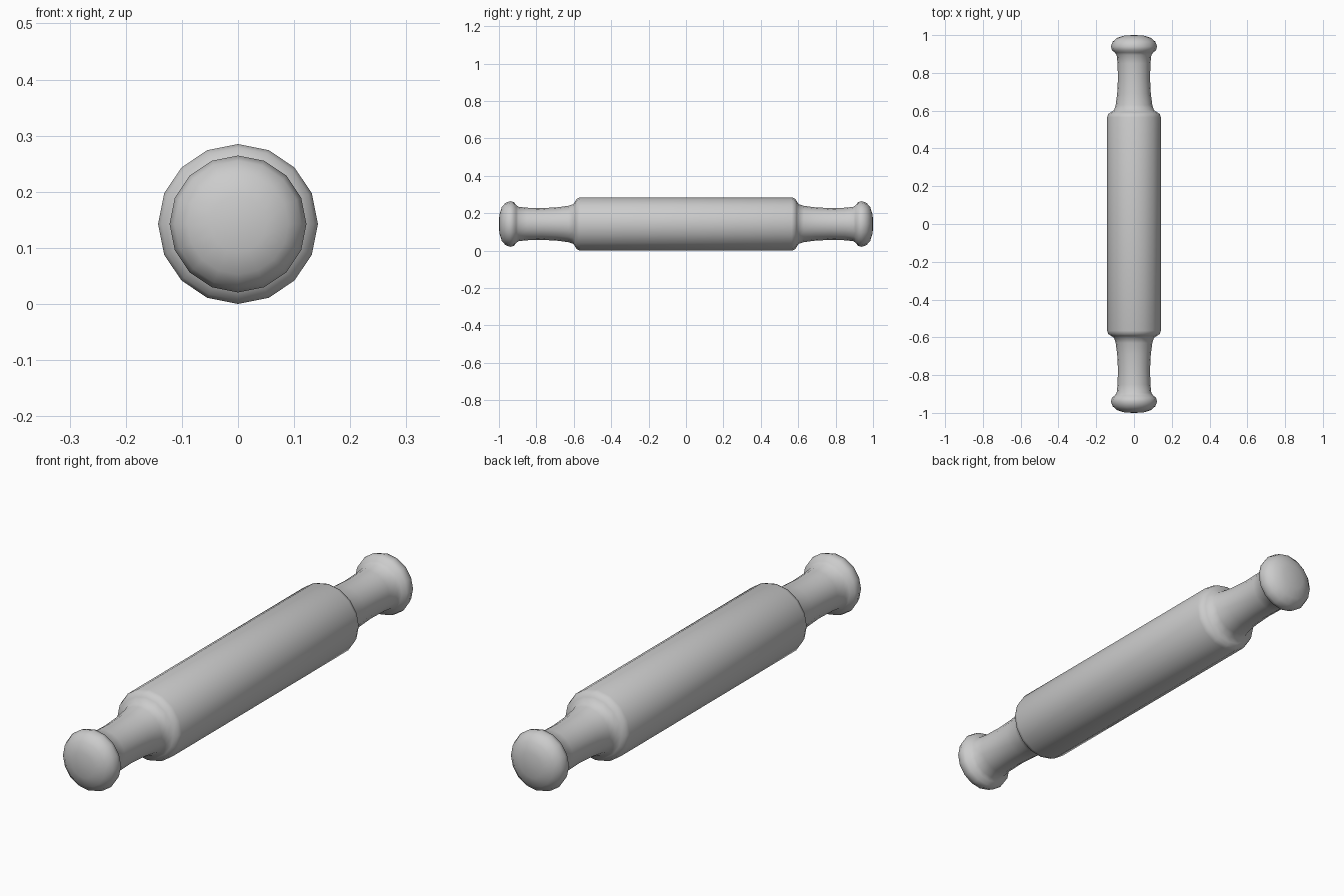
import bpy, bmesh, math

if "Cube" in bpy.data.objects:
    bpy.data.objects.remove(bpy.data.objects["Cube"])

SIDES = 16
RADIUS = 0.1425

# Half profile (distance along y, radius): knob, neck, shoulder, barrel
half = [(0.998, 0.05), (0.985, 0.09), (0.965, 0.113), (0.94, 0.122),
        (0.92, 0.117), (0.908, 0.102), (0.895, 0.092), (0.85, 0.087),
        (0.77, 0.085), (0.69, 0.089), (0.63, 0.097), (0.602, 0.106),
        (0.592, 0.122), (0.583, 0.136), (0.565, RADIUS)]
profile = half + [(-y, r) for y, r in reversed(half)]

bm = bmesh.new()


def ring(y, r):
    return [bm.verts.new((r * math.sin(i * math.tau / SIDES), y,
                          RADIUS + r * math.cos(i * math.tau / SIDES)))
            for i in range(SIDES)]


# Turned body
rings = [ring(y, r) for y, r in profile]
for a, b in zip(rings, rings[1:]):
    for i in range(SIDES):
        j = (i + 1) % SIDES
        bm.faces.new((a[i], a[j], b[j], b[i]))

# Slightly domed ends
for end, y in ((rings[0], 1.0), (rings[-1], -1.0)):
    tip = bm.verts.new((0, y, RADIUS))
    for i in range(SIDES):
        bm.faces.new((end[i], end[(i + 1) % SIDES], tip))

bmesh.ops.recalc_face_normals(bm, faces=bm.faces)
mesh = bpy.data.meshes.new("rolling_pin")
bm.to_mesh(mesh)
bm.free()
for p in mesh.polygons:
    p.use_smooth = True
pin = bpy.data.objects.new("rolling_pin", mesh)
bpy.context.collection.objects.link(pin)
